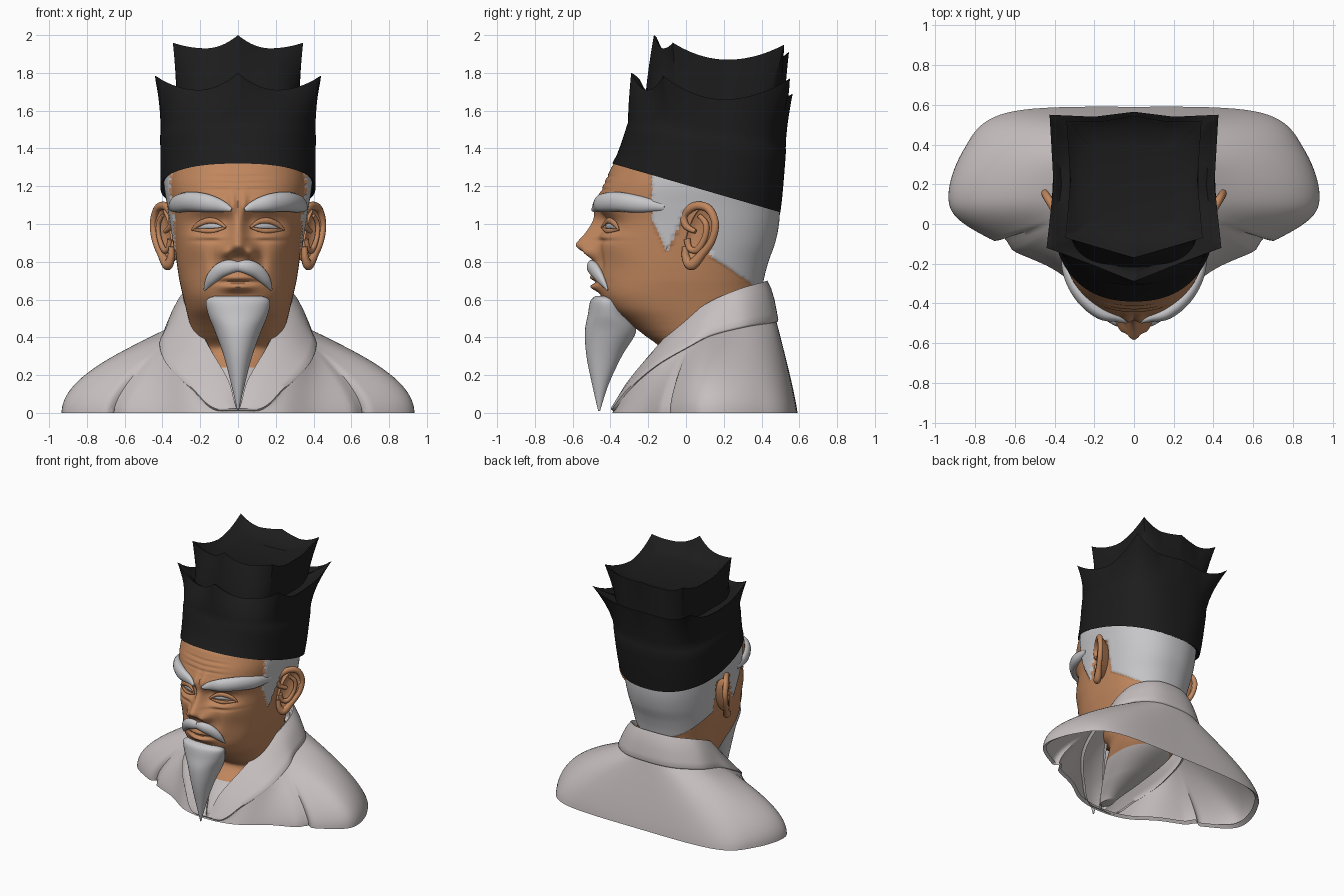
import bpy, bmesh, math
from mathutils import Vector

if "Cube" in bpy.data.objects:
    bpy.data.objects.remove(bpy.data.objects["Cube"], do_unlink=True)

def material(name, *rgb):
    m = bpy.data.materials.new(name)
    m.use_nodes = True
    m.diffuse_color = (*rgb, 1)
    m.node_tree.nodes["Principled BSDF"].inputs["Base Color"].default_value = (*rgb, 1)
    return m

SKIN = material("skin", 0.53, 0.24, 0.11)
HAIR = material("white hair", 0.57, 0.57, 0.59)
ROBE = material("robe cloth", 0.57, 0.52, 0.52)
BLACK = material("black hat cloth", 0.012, 0.012, 0.012)

def spline(keys, u):
    """Smooth curve through the keys, one key per unit of u."""
    i = max(0, min(int(u), len(keys) - 2))
    f = u - i
    a, b, c, d = (Vector(keys[max(0, min(j, len(keys) - 1))]) for j in range(i - 1, i + 3))
    return (b + (c - a) * (f / 2) + (a * 2 - b * 5 + c * 4 - d) * (f * f / 2)
            + (b * 3 - a - c * 3 + d) * (f ** 3 / 2))

def both_sides(half):
    return half + [Vector((-p.x, p.y, p.z)) for p in reversed(half)]

def loop(keys, n=12):
    """Closed symmetric loop from keys running front to back."""
    flip = lambda k: (-k[0],) + k[1:]
    ext = [flip(keys[1])] + keys + [flip(keys[-2])]
    return both_sides([spline(ext, 1 + i / n) for i in range((len(keys) - 1) * n + 1)])

def loft(name, rings, mats, caps="", mirror=False, rule=lambda p: 0):
    bm = bmesh.new()
    rows = [[bm.verts.new(p) for p in ring] for ring in rings]
    for a, b in zip(rows, rows[1:]):
        for j in range(len(a)):
            bm.faces.new((a[j - 1], a[j], b[j], b[j - 1]))
    for cap in caps:
        bm.faces.new(rows[0] if cap == "s" else rows[-1])
    bmesh.ops.remove_doubles(bm, verts=bm.verts, dist=1e-5)
    bmesh.ops.recalc_face_normals(bm, faces=bm.faces)
    for f in bm.faces:
        f.material_index = rule(f.calc_center_median())
    me = bpy.data.meshes.new(name)
    bm.to_mesh(me)
    bm.free()
    for m in mats:
        me.materials.append(m)
    me.shade_smooth()
    me.set_sharp_from_angle(angle=math.radians(50))
    ob = bpy.data.objects.new(name, me)
    bpy.context.collection.objects.link(ob)
    if mirror:
        ob.modifiers.new("mirror", "MIRROR")

def tube(name, keys, mat, depth=0.7, steps=8):
    """Mirrored strand through (x, y, z, radius) keys, flattened against the head."""
    pts = [spline(keys, i / steps) for i in range((len(keys) - 1) * steps + 1)]
    rings = []
    for i, p in enumerate(pts):
        t = (pts[min(i + 1, len(pts) - 1)] - pts[max(i - 1, 0)]).to_3d().normalized()
        a = t.cross(Vector((p.x, p.y - 0.05, 0))).normalized()
        b = a.cross(t) * depth
        rings.append([p.to_3d() + (a * math.cos(w) + b * math.sin(w)) * max(p[3], 0.002)
                      for w in (k * math.tau / 14 for k in range(14))])
    loft(name, rings, [mat], "se", mirror=True)

def oval(cy, hy, hx, n, w):
    """Superellipse point, angle w measured from the front."""
    s, c = math.sin(w), math.cos(w)
    return (hx * math.copysign(abs(s) ** (2 / n), s), cy - hy * math.copysign(abs(c) ** (2 / n), c))

# Head, neck and undershirt point: stacked sections (z, front y, back y, half width)
HEAD = [(.03, -.37, -.24, .04), (.14, -.305, .08, .12), (.24, -.22, .30, .19), (.34, -.14, .37, .23),
        (.42, -.23, .385, .245), (.48, -.31, .39, .258), (.55, -.41, .39, .275), (.62, -.46, .395, .292),
        (.7, -.472, .405, .31), (.8, -.475, .43, .325), (.9, -.465, .465, .337), (1.0, -.455, .485, .35),
        (1.1, -.46, .49, .365), (1.2, -.44, .485, .38), (1.3, -.395, .475, .38), (1.36, -.36, .46, .37)]
# Face relief: (x, z, spread x, spread z, push)
RELIEF = [(0, 1.0, .028, .06, .035), (0, .93, .035, .045, .05), (0, .88, .045, .032, .08),
          (.066, .85, .024, .026, .05), (.15, 1.0, .07, .04, -.035), (.07, 1.02, .025, .035, -.015),
          (.16, 1.1, .11, .03, .02), (.03, 1.1, .016, .04, .022), (.21, .89, .06, .05, .018),
          (.13, .79, .02, .05, -.016), (0, .73, .09, .06, .022), (0, .715, .06, .012, .014),
          (0, .692, .07, .008, -.018), (0, .667, .055, .014, .024), (0, .625, .06, .014, -.014),
          (.25, .76, .05, .07, -.014), (.15, .935, .06, .014, .014), (.15, .912, .07, .008, -.009)]

def section(z):
    i = max(k for k in range(len(HEAD) - 1) if k == 0 or HEAD[k][0] <= z)
    _, yf, yb, hx = spline(HEAD, i + (z - HEAD[i][0]) / (HEAD[i + 1][0] - HEAD[i][0]))
    return (yf + yb) / 2, (yb - yf) / 2, hx, 2.3

def relief(x, z):
    x = abs(x)
    creases = sum(math.exp(-((z - c - 0.25 * x * (0.2 - x)) / 0.006) ** 2) for c in (1.18, 1.215, 1.25))
    return sum(p * math.exp(-((x - cx) / sx) ** 2 / 2 - ((z - cz) / sz) ** 2 / 2)
               for cx, cz, sx, sz, p in RELIEF) - 0.006 * creases * math.exp(-(x / 0.17) ** 4)

def on_face(lift, *keys):
    pts = []
    for x, z, r in keys:
        cy, hy, hx, n = section(z)
        pts.append((x, cy - hy * max(0, 1 - abs(x / hx) ** n) ** (1 / n) - relief(x, z) - lift, z, r))
    return pts

def region(p):
    """0 skin, 1 hair, 2 undershirt."""
    sideburn = -.18 < p.y < 0 and p.z > .85 + abs(p.y + .10) * 2.2
    nape = p.y > .13 and p.z > .8 - .65 * (p.y - .17)
    return 2 if p.z < .24 else int(sideburn or nape or (p.y > -.18 and p.z > 1.08))

rings = []
for i in range(191):
    z = 0.03 + 1.33 * i / 190
    rings.append([])
    for k in range(240):
        t = k * math.tau / 240
        w = t - 0.35 * math.sin(t)
        x, y = oval(*section(z), w)
        y -= relief(x, z) * max(0, min(1, 3 * math.cos(w)))
        hair = region(Vector((x, y, z))) == 1
        rings[-1].append(Vector((x * 1.03, y * 1.015, z) if hair else (x, y, z)))
loft("head", rings, [SKIN, HAIR, ROBE], "se", rule=region)
# Eyes, lids, eyebrows, moustache
tube("eyes", on_face(0, (.08, .986, .007), (.12, .991, .019), (.17, .991, .02), (.225, .98, .007)), HAIR)
tube("upper_eyelids", on_face(.012, (.065, .982, .006), (.11, 1.012, .013), (.16, 1.017, .016),
                              (.21, .998, .014), (.245, .968, .005)), SKIN)
tube("lower_eyelids", on_face(.008, (.065, .982, .005), (.12, .967, .011), (.17, .964, .012), (.24, .97, .005)), SKIN)
tube("eyebrows", on_face(.006, (.035, 1.075, .01), (.09, 1.095, .032), (.17, 1.112, .048), (.26, 1.118, .052),
                         (.325, 1.105, .045), (.357, 1.09, .02)), HAIR)
tube("moustache", on_face(.01, (0, .775, .026), (.05, .772, .038), (.1, .75, .039), (.145, .705, .029),
                          (.178, .65, .005)), HAIR)
# Beard: tapering sections (z, front y, back y, half width)
BEARD = [(.62, -.475, -.40, .12), (.595, -.505, -.34, .168), (.52, -.52, -.30, .158), (.43, -.535, -.265, .122),
         (.3, -.527, -.34, .075), (.15, -.497, -.41, .036), (.01, -.465, -.455, .003)]
rings = []
for z, yf, yb, hx in (spline(BEARD, i / 6) for i in range(37)):
    rings.append([Vector((*oval((yf + yb) / 2, (yb - yf) / 2, hx, 2, k * math.tau / 40), z)) for k in range(40)])
loft("beard", rings, [HAIR], "se")

# Ears: solid shell, rim and inner fold, flaring outward to the rear
def ear(lift, *keys):
    return [(.35 + .6 * (y + .01) + lift, y, z, r) for y, z, r in keys]

def ear_outline(scale, lift):
    wave = [(math.cos(k * math.tau / 32) * scale, math.sin(k * math.tau / 32) * scale) for k in range(32)]
    return [Vector(p[:3]) for p in ear(lift, *((.068 + .064 * c + .04 * s, .945 + .155 * s, 0) for c, s in wave))]

loft("ear_shells", [ear_outline(*k) for k in ((.3, -.03), (.6, -.022), (.95, 0), (1, -.012), (.92, -.035),
                                             (.75, -.07), (.6, -.11))], [SKIN], "se", mirror=True)
tube("ear_rims", ear(0, (.05, .96, .012), (.0, .99, .018), (-.01, 1.05, .022), (.05, 1.095, .022),
     (.12, 1.08, .022), (.155, 1.0, .02), (.135, .91, .02), (.085, .84, .022), (.03, .785, .03),
     (.0, .82, .022), (-.005, .88, .016)), SKIN, depth=0.9)
tube("ear_folds", ear(.002, (.07, 1.045, .012), (.105, 1.0, .016), (.1, .93, .016),
     (.06, .865, .018), (.02, .87, .016), (.005, .92, .018)), SKIN, depth=0.8)

# Robe: collar band between two neck loops, then cloth falling to the hem (x, y, roundness of fall)
inner = loop([(0, -.385, .02), (.05, -.30, .17), (.145, -.17, .335), (.22, -.04, .47),
              (.285, .12, .585), (.275, .28, .655), (.16, .40, .69), (0, .43, .70)])
outer = loop([(.08, -.385, .01), (.25, -.29, .13), (.37, -.15, .25), (.41, .02, .35),
              (.39, .14, .41), (.355, .32, .455), (.2, .45, .475), (0, .48, .48)])
hem = loop([(0, -.39, 1), (.22, -.35, 1), (.42, -.22, 1.2), (.68, -.1, 1.6),
            (.925, .08, 2), (.86, .37, 1.8), (.64, .56, 1.35), (0, .59, 1.15)])

def collar_ring(f, lift):
    ring = [a.lerp(b, f) for a, b in zip(inner, outer)]
    for p in ring:
        p += Vector((p.x, p.y - .12, 0)).normalized() * lift
        p.z = max(0, p.z + lift * .6)
    return ring

loft("collar", [collar_ring(*k) for k in ((.12, -.035), (0, -.012), (0, 0), (.2, .01), (.5, .014), (.8, .012),
                                          (.97, .01), (1, .005), (1, -.02))], [ROBE])
rings = []
for t in (1 - i / 18 for i in range(19)):
    rings.append([])
    for j, (c, o) in enumerate(zip(outer, hem)):
        s = 1 - t ** o.z
        armpit = .05 * math.exp(-((min(j, len(hem) - 1 - j) / 12 - 2.9) / .1) ** 2) * (1 - t)
        rings[-1].append(Vector((c.x + (o.x - c.x) * s, c.y + (o.y - c.y) * s + armpit, c.z * t)))
rings.append([Vector((p.x * .965, .1 + (p.y - .1) * .96, .02)) for p in rings[-1]])
loft("robe", rings, [ROBE])

# Hat: rims alternate raised points and dips, front to back
def rim(keys, n=12):
    half = []
    for i in range((len(keys) - 1) * n + 1):
        k = min(i // n, len(keys) - 2)
        f = i / n - k
        a, b = Vector(keys[k]), Vector(keys[k + 1])
        half.append(a.lerp(b, f))
        half[-1].z = a.z + (b.z - a.z) * (f ** 2 if k % 2 else 1 - (1 - f) ** 2)
    return both_sides(half)

def scaled(ring, s, z):
    return [Vector((p.x * s, .17 + (p.y - .17) * s, z(p.z))) for p in ring]

def around(ring, cy, hy, hx, n, height):
    """Rounded section with one point in the direction of each rim point."""
    out = []
    for d in (Vector((p.x, p.y - cy)) for p in ring):
        d *= (abs(d.x / hx) ** n + abs(d.y / hy) ** n) ** (-1 / n)
        out.append(Vector((d.x, cy + d.y, height(cy + d.y))))
    return out

def blends(a, b, e, *steps):
    return [[Vector((*p.to_2d().lerp(q.to_2d(), f ** e), p.z + (q.z - p.z) * f)) for p, q in zip(a, b)]
            for f in steps]

top = rim([(0, -.29, 1.80), (.21, -.205, 1.71), (.44, -.12, 1.785), (.405, .2, 1.66),
           (.425, .55, 1.77), (.2, .54, 1.68), (0, .565, 1.69)])
base = around(top, .055, .445, .41, 2.3, lambda y: 1.32 - (y + .39) * .29)
band = around(top, .11, .42, .412, 2.7, lambda y: 1.53 - (y + .31) * .16)
fold = scaled(band, .994, lambda z: z + .006)
loft("hat_outer_tier", [scaled(base, .9, lambda z: z + .02), *blends(base, band, .8, 0, .25, .5, .75, 1),
     *blends(fold, top, 1.6, 0, .2, .4, .6, .8, .92, 1), scaled(top, .965, lambda z: z - .008),
     scaled(top, .9, lambda z: z - .035), scaled(fold, .8, lambda z: 1.64)], [BLACK], "e")
crown = rim([(0, -.17, 2.0), (.17, -.12, 1.93), (.345, -.07, 1.96), (.32, .22, 1.87),
             (.34, .52, 1.95), (.17, .515, 1.89), (0, .545, 1.91)])
foot = around(crown, .15, .37, .325, 4, lambda y: 1.6)
loft("hat_inner_tier", [*blends(foot, crown, 1.4, 0, .2, .4, .6, .8, .92, 1), scaled(crown, .96, lambda z: z - .01),
     scaled(crown, .86, lambda z: z * .5 + .91), scaled(crown, .6, lambda z: z * .2 + 1.46)], [BLACK], "e")
